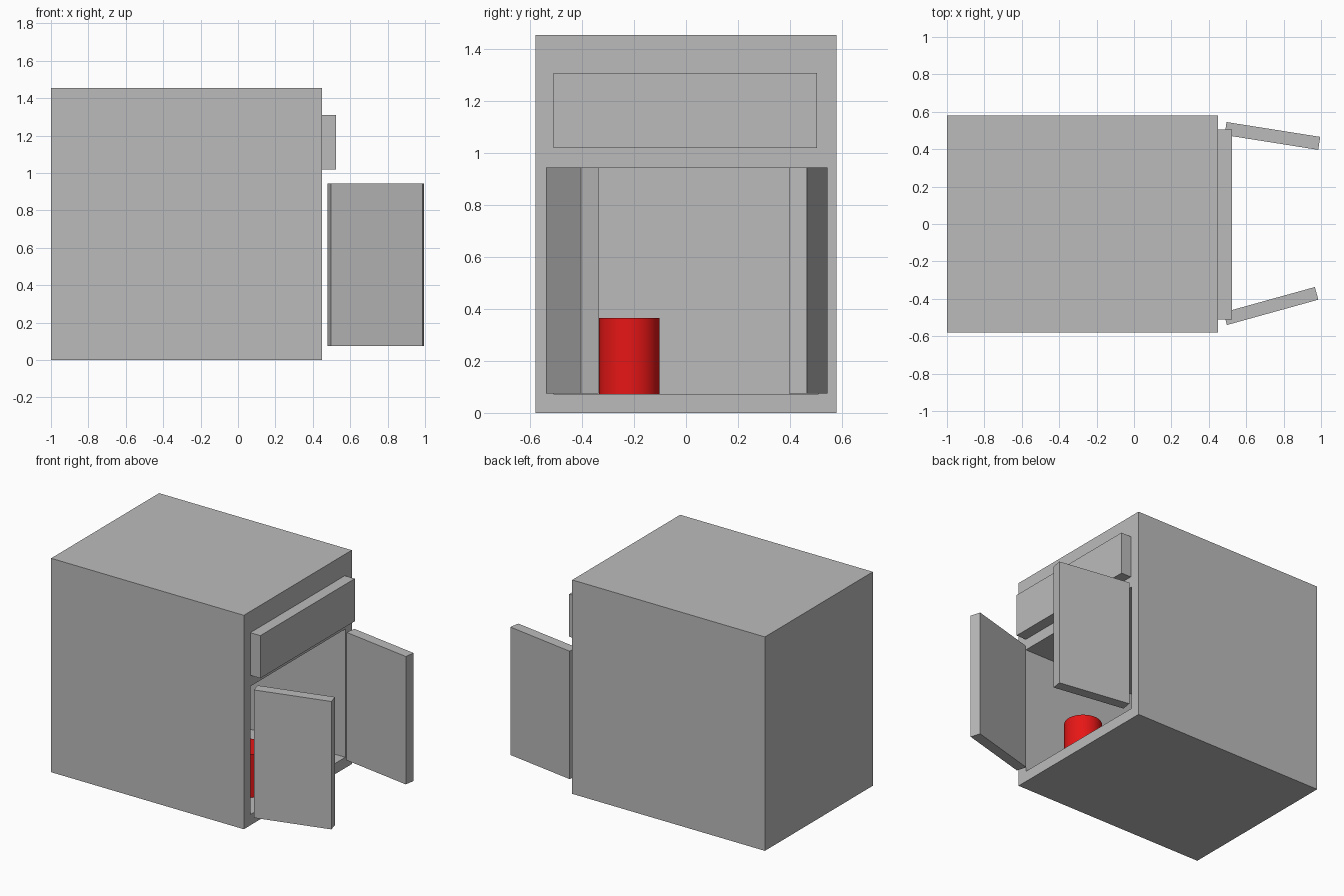
import bpy
import math
from mathutils import Matrix, Vector

cube = bpy.data.objects.get("Cube")
if cube:
    bpy.data.objects.remove(cube, do_unlink=True)


def make_material(name, color):
    mat = bpy.data.materials.new(name)
    mat.use_nodes = True
    mat.diffuse_color = color
    mat.node_tree.nodes["Principled BSDF"].inputs["Base Color"].default_value = color
    return mat


grey = make_material("grey", (0.5, 0.5, 0.5, 1))
red = make_material("red", (1.0, 0.01, 0.01, 1))


def box(name, low, high):
    """Box between two corners, with its origin left at the world origin."""
    low, high = Vector(low), Vector(high)
    bpy.ops.mesh.primitive_cube_add(size=1)
    obj = bpy.context.object
    obj.name = name
    obj.data.transform(Matrix.Translation((low + high) / 2)
                       @ Matrix.Diagonal((*(high - low), 1)))
    obj.data.materials.append(grey)
    return obj


# Cabinet body with an open compartment
body = box("cabinet_body", (-1, -0.58, 0), (0.45, 0.58, 1.455))
cutter = box("compartment_cutter", (-0.93, -0.51, 0.073), (0.6, 0.51, 0.945))
cut = body.modifiers.new("compartment", "BOOLEAN")
cut.object = cutter
cut.operation = "DIFFERENCE"
cut.solver = "EXACT"
bpy.context.view_layer.objects.active = body
bpy.ops.object.modifier_apply(modifier=cut.name)
bpy.data.objects.remove(cutter, do_unlink=True)

# Drawer front above the compartment
box("drawer_front", (0.45, -0.51, 1.02), (0.525, 0.505, 1.31))

# Open doors, each turned about its outer hinge corner
for name, side, hinge, angle in (
        ("left_door", 1, (0.495, 0.545), -9),
        ("right_door", -1, (0.497, -0.54), 15.5)):
    door = box(name, (0, min(0, -0.07 * side), 0.075),
               (0.507, max(0, -0.07 * side), 0.945))
    door.location = (*hinge, 0)
    door.rotation_euler.z = math.radians(angle)

# Red can standing on the compartment floor
bpy.ops.mesh.primitive_cylinder_add(vertices=48, radius=0.117, depth=0.292,
                                    location=(0.23, -0.219, 0.219))
can = bpy.context.object
can.name = "can"
can.data.materials.append(red)
bpy.ops.object.shade_smooth_by_angle(angle=math.radians(35))
